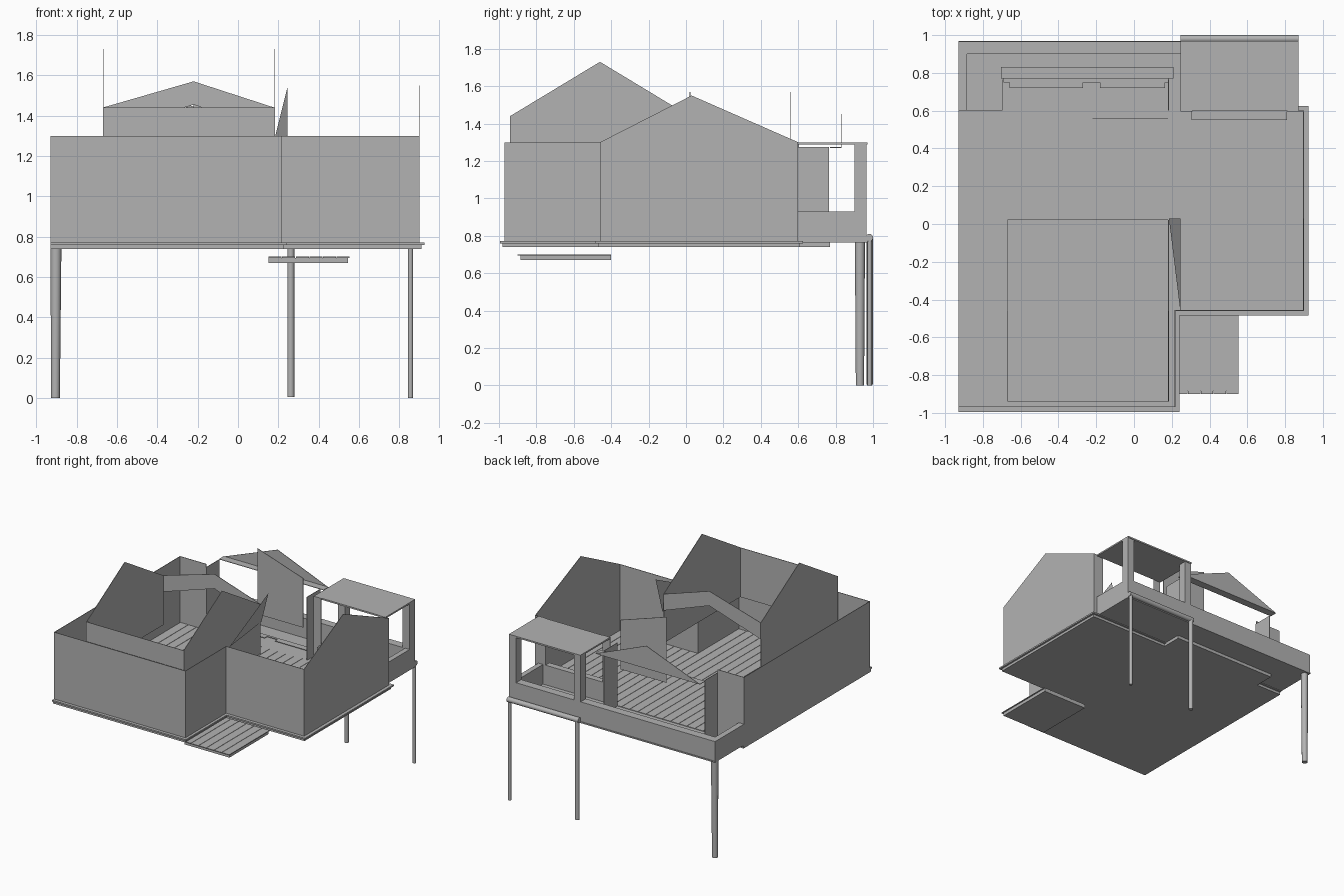
import bpy, bmesh
from mathutils import Vector

cube = bpy.data.objects.get("Cube")
if cube:
    bpy.data.objects.remove(cube, do_unlink=True)

grey = bpy.data.materials.new("plain_grey")
grey.use_nodes = True
COLOUR = (0.45, 0.45, 0.45, 1)
grey.diffuse_color = COLOUR
grey.node_tree.nodes["Principled BSDF"].inputs["Base Color"].default_value = COLOUR


def finish(name, bm):
    bmesh.ops.recalc_face_normals(bm, faces=bm.faces)
    mesh = bpy.data.meshes.new(name)
    bm.to_mesh(mesh)
    bm.free()
    mesh.materials.append(grey)
    obj = bpy.data.objects.new(name, mesh)
    bpy.context.collection.objects.link(obj)
    return obj


def plate(name, axis, start, outline, thick=0.004):
    """Extrude a flat outline along an axis, starting at the given position."""
    place = {"x": lambda a, b: (start, a, b),
             "y": lambda a, b: (a, start, b),
             "z": lambda a, b: (a, b, start)}[axis]
    bm = bmesh.new()
    face = bm.faces.new([bm.verts.new(place(a, b)) for a, b in outline])
    out = bmesh.ops.extrude_face_region(bm, geom=[face])
    verts = [g for g in out["geom"] if isinstance(g, bmesh.types.BMVert)]
    step = Vector([thick if c == axis else 0 for c in "xyz"])
    bmesh.ops.translate(bm, verts=verts, vec=step)
    return finish(name, bm)


def rect(a0, a1, b0, b1):
    return [(a0, b0), (a1, b0), (a1, b1), (a0, b1)]


def box(name, x0, x1, y0, y1, z0, z1):
    return plate(name, "z", z0, rect(x0, x1, y0, y1), z1 - z0)


def rod(name, p, q, r0, r1=None):
    p, q = Vector(p), Vector(q)
    bm = bmesh.new()
    bmesh.ops.create_cone(bm, cap_ends=True, segments=16, radius1=r0,
                          radius2=r1 or r0, depth=(q - p).length)
    turn = Vector((0, 0, 1)).rotation_difference(q - p).to_matrix()
    bmesh.ops.rotate(bm, verts=bm.verts, matrix=turn)
    bmesh.ops.translate(bm, verts=bm.verts, vec=(p + q) / 2)
    obj = finish(name, bm)
    bpy.ops.object.select_all(action="DESELECT")
    obj.select_set(True)
    bpy.context.view_layer.objects.active = obj
    bpy.ops.object.shade_smooth_by_angle()


def planks(name, x0, x1, y0, y1, z, pitch=0.0705):
    """A row of boards running front to back."""
    count = round((x1 - x0) / pitch)
    wide = (x1 - x0) / count
    bm = bmesh.new()
    for i in range(count):
        cube = bmesh.ops.create_cube(bm, size=1)["verts"]
        bmesh.ops.scale(bm, verts=cube, vec=(wide - 0.003, y1 - y0, 0.006))
        bmesh.ops.translate(bm, verts=cube,
                            vec=(x0 + wide * (i + 0.5), (y0 + y1) / 2, z))
    finish(name, bm)


BASE, TOP, HANG = 0.77, 1.30, 1.05
LEFT, STEP, RIGHT = -0.93, 0.215, 0.90
FRONT, MID, BACK = -0.97, -0.46, 0.60


# L-shaped base slab with a stepped edge
def footprint(m):
    return [(LEFT, FRONT - m), (STEP + m, FRONT - m), (STEP + m, MID - m),
            (RIGHT + m, MID - m), (RIGHT + m, BACK + m), (LEFT, BACK + m)]


plate("base_trim", "z", 0.76, footprint(0.025), 0.012)
plate("base_slab", "z", 0.74, footprint(0.01), 0.021)
box("bay_base", -0.705, 0.21, 0.58, 0.77, 0.74, 0.772)
planks("main_floor", LEFT + 0.005, STEP, FRONT + 0.005, BACK, 0.776)
planks("side_floor", STEP, RIGHT, MID + 0.005, BACK, 0.776)

# Outer walls
plate("left_wall", "x", LEFT, rect(FRONT, BACK, BASE, TOP))
plate("front_wall", "y", FRONT, rect(LEFT, STEP, BASE, TOP))
plate("step_wall", "x", STEP, rect(FRONT, MID, BASE, TOP))
plate("side_front_wall", "y", MID, rect(STEP, RIGHT, BASE, TOP))
plate("side_gable_wall", "x", RIGHT - 0.004,
      [(MID, BASE), (BACK, BASE), (BACK, TOP), (0.03, 1.55), (MID, TOP)])
plate("rear_wall_corner", "y", BACK, rect(LEFT, -0.70, BASE, TOP))

# Upper gables hanging inside the main block
for name, x in (("inner_gable_left", -0.67), ("inner_gable_right", 0.18)):
    plate(name, "x", x, [(-0.94, HANG), (0.02, HANG), (0.02, 1.44),
                         (-0.46, 1.73), (-0.94, 1.44)])
plate("inner_front_panel", "y", -0.94, rect(-0.67, 0.18, HANG, 1.44))
plate("sloped_band", "y", 0.02,
      [(-0.67, 1.31), (-0.22, 1.455), (0.18, 1.31),
       (0.18, 1.44), (-0.22, 1.57), (-0.67, 1.44)])
plate("rear_half_gable", "y", 0.555,
      [(-0.22, HANG), (0.18, HANG), (0.18, 1.44), (-0.22, 1.57)])

# Leaning triangle between the two blocks
bm = bmesh.new()
bm.faces.new([bm.verts.new(p) for p in
              ((0.245, MID, TOP), (0.245, 0.03, 1.54), (0.185, 0.03, TOP))])
finish("valley_triangle", bm)

# Rear bay with its gable and soffit
for name, x in (("bay_side_left", -0.70), ("bay_side_right", 0.18)):
    plate(name, "x", x, rect(BACK, 0.765, BASE, 1.275))
plate("bay_gable", "y", 0.828, [(-0.705, 1.27), (0.21, 1.27), (-0.235, 1.45)])
plate("bay_soffit", "z", 1.27, rect(-0.705, 0.21, 0.77, 0.83))
plate("bay_sill", "z", 0.782, rect(-0.69, 0.185, 0.75, 0.77))
for name, x0, x1 in (("sill_strip_left", -0.66, -0.27),
                     ("sill_strip_right", -0.18, 0.165)):
    plate(name, "z", 0.782, rect(x0, x1, 0.72, 0.75))

# Rear wall of the side block, with a wide window opening
plate("window_wall", "y", BACK - 0.004, rect(0.245, RIGHT, BASE, 0.93))
for name, x0, x1 in (("jamb_left", 0.245, 0.31), ("jamb_right", 0.81, RIGHT)):
    plate(name, "y", BACK - 0.004, rect(x0, x1, 0.93, TOP))
box("window_seat", 0.305, 0.81, 0.55, BACK, 0.90, 0.93)

# Balcony
box("balcony_floor", LEFT, 0.245, BACK, 0.97, 0.765, 0.775)
box("balcony_rear_rail", LEFT, 0.245, 0.90, 0.965, BASE, 0.93)
box("balcony_side_rail", LEFT, -0.885, BACK, 0.90, BASE, 0.93)

# Covered porch
box("porch_floor", 0.245, 0.87, BACK, 0.97, 0.765, 0.775)
box("porch_rear_rail", 0.245, 0.87, 0.90, 0.965, BASE, 0.93)
box("porch_side_rail", 0.83, 0.87, BACK, 0.90, BASE, 0.93)
box("porch_roof", 0.245, 0.87, BACK, 0.97, 1.288, TOP)
for name, x in (("porch_post_left", 0.245), ("porch_post_right", 0.81)):
    box(name, x, x + 0.06, 0.90, 0.965, 0.93, 1.29)

# Round beam and stilts
rod("rear_beam", (0.245, 0.98, 0.79), (0.87, 0.98, 0.79), 0.02)
rod("stilt_left", (-0.905, 0.93, 0), (-0.902, 0.93, 0.775), 0.022, 0.027)
rod("stilt_middle", (0.262, 0.982, 0.005), (0.262, 0.982, 0.79), 0.017)
rod("stilt_right", (0.855, 0.982, 0), (0.855, 0.982, 0.79), 0.013)

# Front entrance step
box("entrance_step_base", 0.15, 0.545, -0.885, -0.40, 0.67, 0.695)
planks("entrance_step_boards", 0.15, 0.555, -0.90, -0.40, 0.698)
